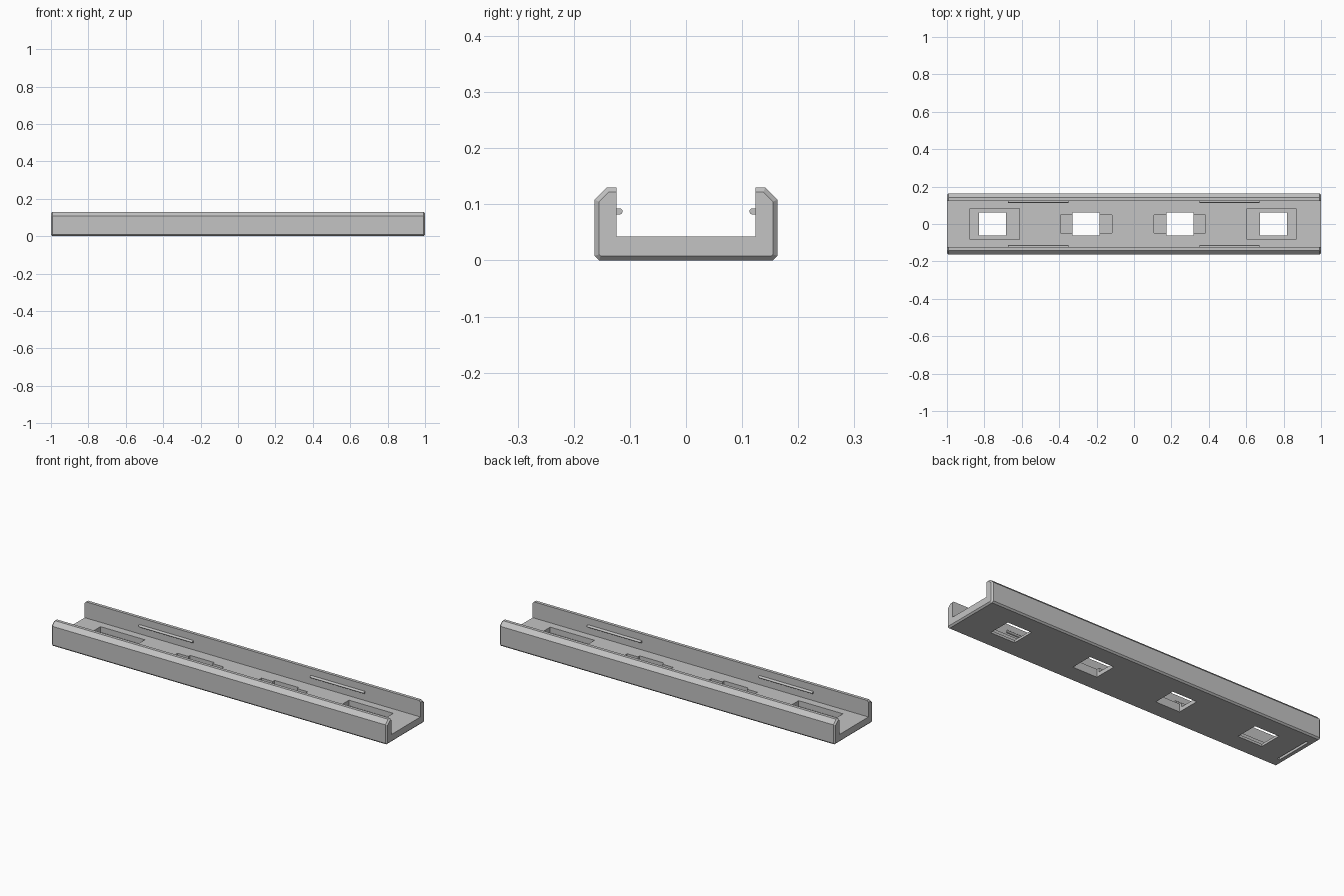
import bpy
import bmesh
import math

cube = bpy.data.objects.get("Cube")
if cube:
    bpy.data.objects.remove(cube, do_unlink=True)

grey = bpy.data.materials.new("light grey")
grey.use_nodes = True
colour = (0.55, 0.55, 0.55, 1)
grey.diffuse_color = colour
grey.node_tree.nodes["Principled BSDF"].inputs["Base Color"].default_value = colour


def loft(name, sections):
    """Skin a closed solid through (x, [(y, z), ...]) sections."""
    bm = bmesh.new()
    rings = [[bm.verts.new((x, y, z)) for y, z in pts] for x, pts in sections]
    for a, b in zip(rings, rings[1:]):
        for i in range(len(a)):
            j = (i + 1) % len(a)
            bm.faces.new((a[i], a[j], b[j], b[i]))
    bm.faces.new(rings[0])
    bm.faces.new(rings[-1])
    bmesh.ops.recalc_face_normals(bm, faces=bm.faces)
    mesh = bpy.data.meshes.new(name)
    bm.to_mesh(mesh)
    bm.free()
    mesh.materials.append(grey)
    obj = bpy.data.objects.new(name, mesh)
    bpy.context.collection.objects.link(obj)
    return obj


def box(name, x0, x1, half_y, z0, z1):
    pts = [(-half_y, z0), (half_y, z0), (half_y, z1), (-half_y, z1)]
    return loft(name, [(x0, pts), (x1, pts)])


def cut(target, cutter):
    mod = target.modifiers.new(cutter.name, 'BOOLEAN')
    mod.operation = 'DIFFERENCE'
    mod.solver = 'EXACT'
    mod.object = cutter
    cutter.hide_render = True
    cutter.hide_viewport = True
    cutter.display_type = 'WIRE'


def mirrored(half):
    return half + [(-y, z) for y, z in reversed(half)]


# Channel body: chamfered outer shape with bevelled ends
full = mirrored([(0.155, 0), (0.163, 0.008), (0.163, 0.108), (0.141, 0.13)])
inset = mirrored([(0.152, 0.008), (0.155, 0.011), (0.155, 0.105), (0.138, 0.122)])
body = loft("channel_body", [(-1, inset), (-0.992, full), (0.992, full), (1, inset)])

FLOOR = 0.043
cut(body, box("channel_cutter", -1.1, 1.1, 0.124, FLOOR, 0.3))

# Floor openings and their pockets, mirrored end to end
MID = -0.005
for side, label in ((-1, "right"), (1, "left")):
    def span(a, b):
        return sorted((MID + side * a, MID + side * b))
    cut(body, box(label + "_end_pocket_cutter", *span(0.608, 0.872), 0.083, 0.013, 0.1))
    cut(body, box(label + "_end_hole_cutter", *span(0.679, 0.824), 0.062, -0.1, 0.11))
    cut(body, box(label + "_middle_pocket_cutter", *span(0.112, 0.388), 0.047, 0.021, 0.1))
    cut(body, box(label + "_middle_hole_cutter", *span(0.179, 0.324), 0.062, -0.1, 0.11))

# Shallow groove under one end
cut(body, box("groove_cutter", -0.972, -0.958, 0.105, -0.05, 0.02))

# Rounded snap ribs inside both walls
R = 0.0055
for side, y_name in ((-1, "front"), (1, "back")):
    arc = [(0.1185 - R * math.cos(t), 0.0875 + R * math.sin(t))
           for t in (math.pi * (i / 8 - 0.5) for i in range(9))]
    pts = [(side * y, z) for y, z in [(0.126, 0.0875 - R)] + arc + [(0.126, 0.0875 + R)]]
    for x0, x_name in ((-0.673, "right"), (0.349, "left")):
        rib = loft(f"{y_name}_{x_name}_rib", [(x0, pts), (x0 + 0.322, pts)])
        bpy.ops.object.select_all(action='DESELECT')
        rib.select_set(True)
        bpy.context.view_layer.objects.active = rib
        bpy.ops.object.shade_smooth_by_angle(angle=math.radians(35))
